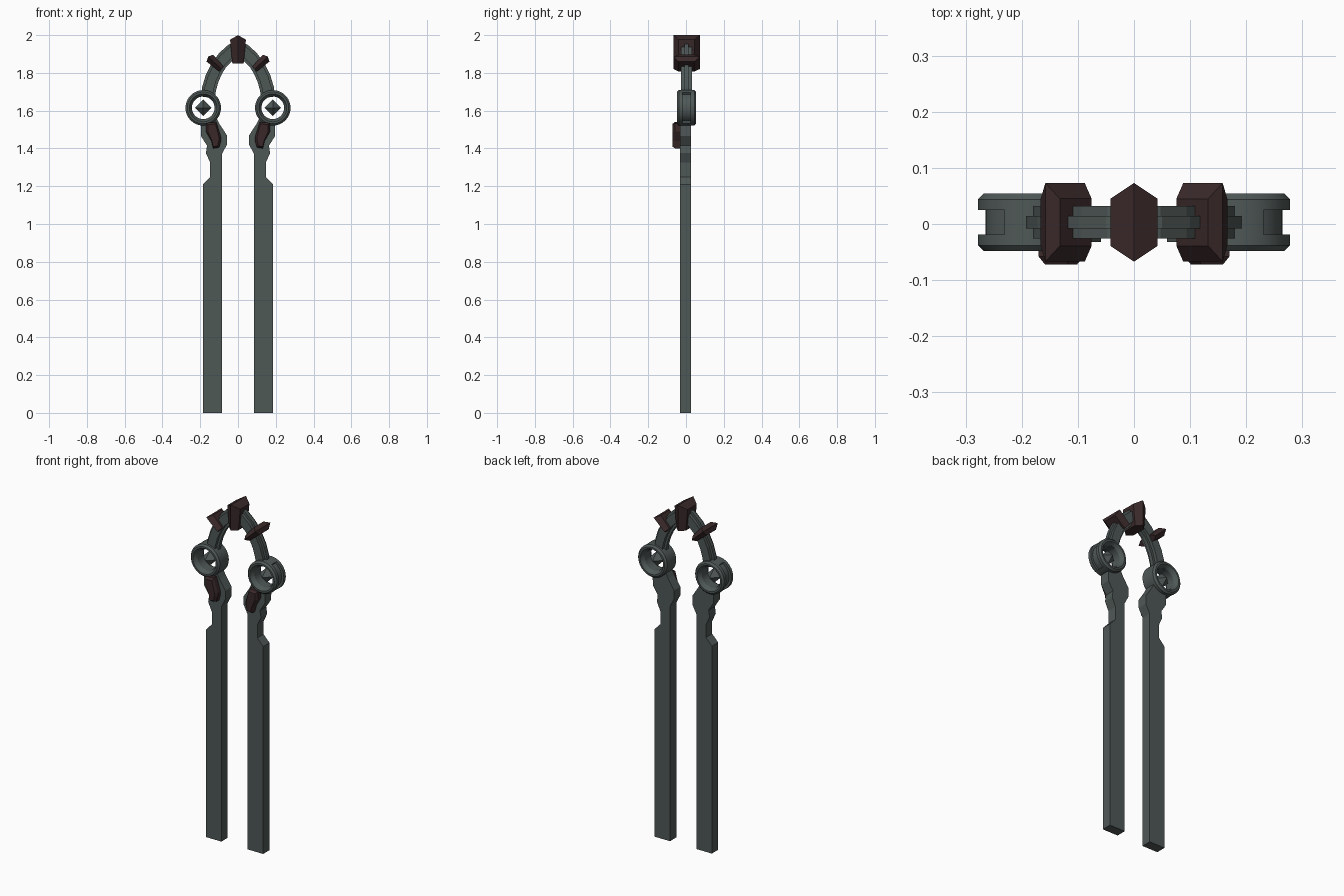
import bpy, bmesh, math
from mathutils import Matrix, Vector

if "Cube" in bpy.data.objects:
    bpy.data.objects.remove(bpy.data.objects["Cube"])


def material(name, rgb):
    m = bpy.data.materials.new(name)
    m.diffuse_color = (*rgb, 1)
    m.use_nodes = True
    m.node_tree.nodes["Principled BSDF"].inputs["Base Color"].default_value = m.diffuse_color
    return m


GREY = material("slate grey", (0.078, 0.098, 0.094))
BROWN = material("dark brown", (0.042, 0.022, 0.023))
YC = 0.003  # depth centre of the arch parts


def finish(name, bm, mat, smooth=False):
    bmesh.ops.recalc_face_normals(bm, faces=bm.faces)
    me = bpy.data.meshes.new(name)
    bm.to_mesh(me)
    bm.free()
    me.materials.append(mat)
    ob = bpy.data.objects.new(name, me)
    bpy.context.collection.objects.link(ob)
    if smooth:
        bpy.context.view_layer.objects.active = ob
        ob.select_set(True)
        bpy.ops.object.shade_smooth_by_angle(angle=math.radians(25))
        ob.select_set(False)
    return ob


def loft(bm, rings, closed=False):
    """Skin a list of equal-length closed loops; cap the ends unless closed."""
    vs = [[bm.verts.new(p) for p in r] for r in rings]
    n = len(vs[0])
    pairs = list(zip(vs, vs[1:])) + ([(vs[-1], vs[0])] if closed else [])
    for a, b in pairs:
        for i in range(n):
            bm.faces.new((a[i], a[(i + 1) % n], b[(i + 1) % n], b[i]))
    if not closed:
        bm.faces.new(vs[0])
        bm.faces.new(vs[-1])


def leg(side, name):
    pts = [(.185, 0), (.185, 1.21), (.147, 1.25), (.147, 1.325), (.17, 1.375), (.164, 1.415),
           (.196, 1.465), (.197, 1.535), (.115, 1.565), (.098, 1.53), (.059, 1.47), (.059, 1.42),
           (.085, 1.37), (.085, 0)]
    bm = bmesh.new()
    loft(bm, [[(side * x, y, z) for x, z in pts] for y in (-.032, .026)])
    finish(name, bm, GREY)


def front_plate(side, name):
    # slanted raised plate, chamfered towards the front
    pts = [(.17, 1.535), (.115, 1.54), (.09, 1.46), (.09, 1.44), (.1, 1.405),
           (.132, 1.4), (.142, 1.44), (.17, 1.49)]
    cx, cz = .13, 1.468
    bm = bmesh.new()
    loft(bm, [[(side * (cx + (x - cx) * k), y, cz + (z - cz) * (k + 1) / 2) for x, z in pts]
              for y, k in ((-.025, 1), (-.058, 1), (-.072, .72))])
    finish(name, bm, BROWN)


def ring(side, name):
    # lathed collar with a slot cut around its outward side
    prof = [(.06, -.028), (.074, -.051), (.084, -.051), (.094, -.041), (.094, -.022),
            (.094, .022), (.094, .041), (.084, .051), (.074, .051), (.06, .028)]
    n = 36
    bm = bmesh.new()
    loops = []
    for i in range(n):
        a = 2 * math.pi * i / n
        loops.append([(r * math.cos(a), y, r * math.sin(a)) for r, y in prof])
    loft(bm, loops, closed=True)
    bmesh.ops.recalc_face_normals(bm, faces=bm.faces)
    slot = []
    for f in bm.faces:
        c = f.calc_center_median()
        if abs(c.y) < .01 and math.hypot(c.x, c.z) > .08 and abs(math.atan2(c.z, side * c.x)) < math.radians(60):
            slot.append(f)
    bmesh.ops.inset_region(bm, faces=slot, thickness=.0003, depth=-.013, use_even_offset=True)
    bmesh.ops.translate(bm, verts=bm.verts, vec=(side * .184, YC, 1.615))
    finish(name, bm, GREY, smooth=True)


def gem(side, name):
    # floating octahedron inside the ring
    bm = bmesh.new()
    r = .044
    mid = [bm.verts.new(p) for p in ((r, 0, 0), (0, 0, r), (-r, 0, 0), (0, 0, -r))]
    for y in (-r, r):
        tip = bm.verts.new((0, y, 0))
        for i in range(4):
            bm.faces.new((mid[i], mid[(i + 1) % 4], tip))
    bmesh.ops.translate(bm, verts=bm.verts, vec=(side * .184, YC, 1.615))
    finish(name, bm, GREY)


def arch():
    # cross-shaped section swept along the arch: outer and inner edge curves
    outer = [(.196, 1.675), (.19, 1.725), (.172, 1.785), (.142, 1.845), (.1, 1.905), (.05, 1.95), (0, 1.965)]
    inner = [(.122, 1.665), (.117, 1.705), (.104, 1.752), (.085, 1.795), (.062, 1.832), (.032, 1.86), (0, 1.87)]
    both = [(-o[0], o[1], -i[0], i[1]) for o, i in zip(outer, inner)]
    both += [(-a, b, -c, d) for a, b, c, d in reversed(both[:-1])]
    sec = [(0, -.011), (.17, -.011), (.17, -.029), (.83, -.029), (.83, -.011), (1, -.011)]
    sec += [(t, -y) for t, y in reversed(sec)]
    bm = bmesh.new()
    loft(bm, [[(a + (c - a) * t, y + YC, b + (d - b) * t) for t, y in sec] for a, b, c, d in both])
    finish("arch", bm, GREY)


def wedge(name, pos, angle, length, top, bottom, peak):
    """Six-sided block with a ridge top, pos = middle of the ridge."""
    def loop(w, zside, zmid):
        return [(-w, -.042, zside), (0, -.07, zmid), (w, -.042, zside),
                (w, .042, zside), (0, .07, zmid), (-w, .042, zside)]
    bm = bmesh.new()
    loft(bm, [loop(bottom, -length, -length), loop(top, -peak, 0)])
    # split the roof along its ridge
    tops = [v for v in bm.verts if v.co.z > -1e-6]
    bmesh.ops.connect_verts(bm, verts=tops)
    bmesh.ops.transform(bm, verts=bm.verts,
                        matrix=Matrix.Translation(Vector(pos)) @ Matrix.Rotation(angle, 4, 'Y'))
    finish(name, bm, BROWN)


arch()
wedge("keystone", (0, YC, 2.0), 0, .15, .042, .03, .024)
for side, word in ((-1, "left"), (1, "right")):
    leg(side, word + "_leg")
    front_plate(side, word + "_front_plate")
    ring(side, word + "_ring")
    gem(side, word + "_ring_gem")
    wedge(word + "_arch_block", (side * .158, YC, 1.886), side * math.radians(47), .096, .025, .018, .012)
